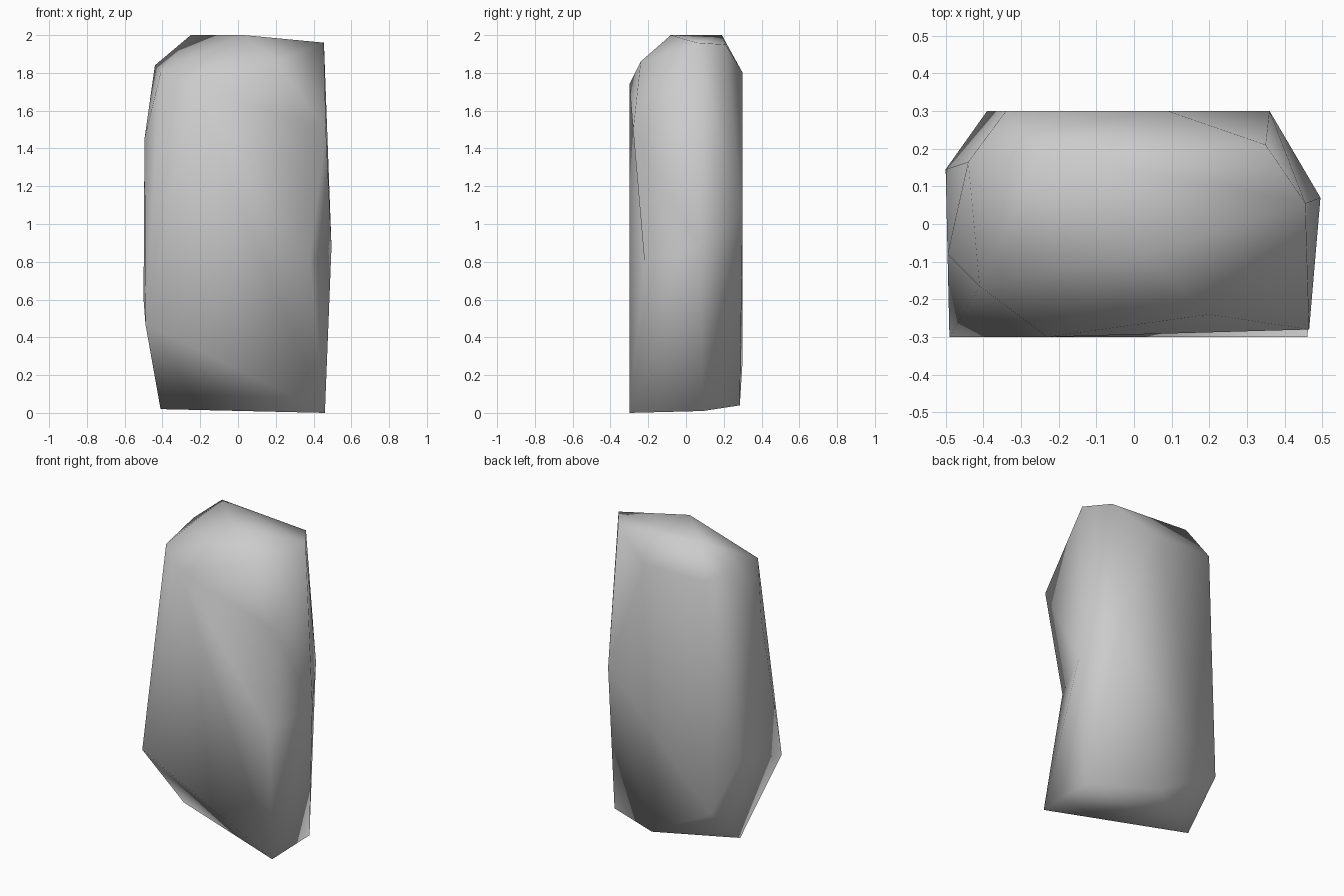
import bpy
import bmesh
from mathutils import Vector

default_cube = bpy.data.objects.get("Cube")
if default_cube:
    bpy.data.objects.remove(default_cube, do_unlink=True)


def make_material(name, colour):
    material = bpy.data.materials.new(name)
    material.use_nodes = True
    material.diffuse_color = colour
    shader = material.node_tree.nodes["Principled BSDF"]
    shader.inputs["Base Color"].default_value = colour
    shader.inputs["Roughness"].default_value = 0.9
    return material


def make_hull(mesh_data, corners):
    """Wrap a convex skin around the given corners."""
    for corner in corners:
        mesh_data.verts.new(corner)
    result = bmesh.ops.convex_hull(mesh_data, input=mesh_data.verts[:])
    unused = set(result["geom_interior"] + result["geom_unused"])
    loose = [item for item in unused if isinstance(item, bmesh.types.BMVert)]
    bmesh.ops.delete(mesh_data, geom=loose, context="VERTS")


def chip_edge(mesh_data, end_a, end_b, target):
    """Dent the edge between two corners by pulling its middle to the target."""
    def nearest(place):
        return min(mesh_data.verts, key=lambda v: (v.co - Vector(place)).length)

    edge = mesh_data.edges.get((nearest(end_a), nearest(end_b)))
    if edge is None:
        return
    result = bmesh.ops.subdivide_edges(mesh_data, edges=[edge], cuts=1)
    for item in result["geom_inner"]:
        if isinstance(item, bmesh.types.BMVert):
            item.co = target
    bmesh.ops.triangulate(mesh_data, faces=mesh_data.faces[:])


# Corners of the stone slab, grouped from crown to foot
crown = [(-.25, .19, 2), (.03, -.08, 2), (.455, .055, 1.96), (.35, .21, 1.95)]
shoulder = [(-.44, .165, 1.84), (-.41, -.165, 1.8), (-.23, -.3, 1.74),
            (.2, -.24, 1.86), (-.34, .3, 1.8), (.09, .3, 1.8)]
front_left_top = (.465, -.28, 1.5)
front_left_foot = (.46, -.3, 0)
flank = [front_left_top, (-.495, -.08, 1.45), (.36, .3, 1.05), (.495, .07, .88),
         (-.5, .145, .6), (-.49, -.3, .47), (-.39, .3, .28)]
foot = [front_left_foot, (.46, .09, .01), (-.41, .02, .02), (.05, .285, .04)]

# Stone slab with one chipped front edge
bm = bmesh.new()
make_hull(bm, crown + shoulder + flank + foot)
chip_edge(bm, front_left_top, front_left_foot, (.38, -.22, .8))
bmesh.ops.recalc_face_normals(bm, faces=bm.faces[:])
for face in bm.faces:
    face.smooth = True

mesh = bpy.data.meshes.new("standing_stone")
bm.to_mesh(mesh)
bm.free()
mesh.materials.append(make_material("stone grey", (0.6, 0.6, 0.6, 1)))
stone = bpy.data.objects.new("standing_stone", mesh)
bpy.context.collection.objects.link(stone)
